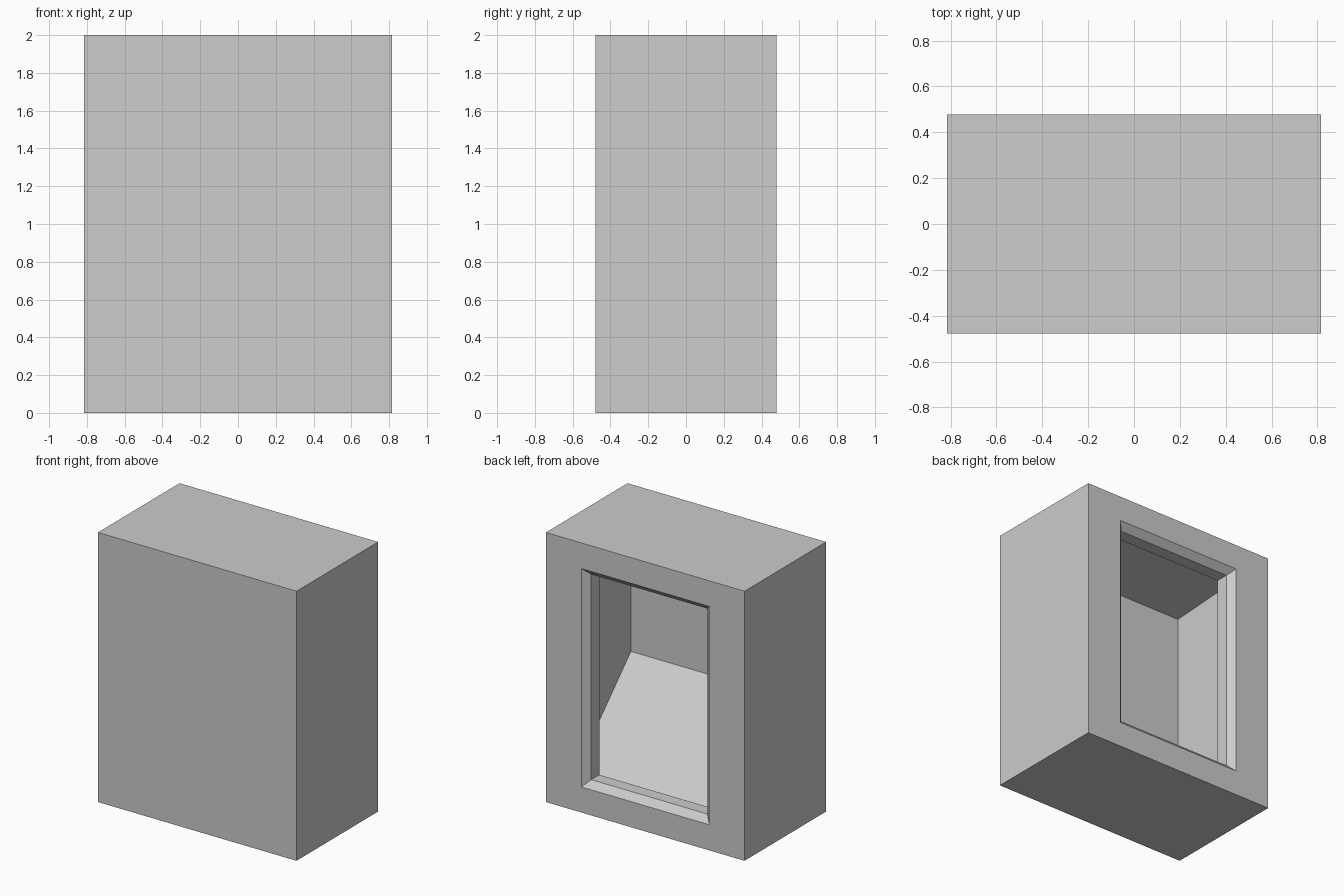
import bpy
import bmesh

cube = bpy.data.objects.get("Cube")
if cube:
    bpy.data.objects.remove(cube, do_unlink=True)

# One plain grey for the whole body
grey = bpy.data.materials.new("plain_grey")
grey.use_nodes = True
colour = (0.604, 0.604, 0.604, 1.0)
grey.diffuse_color = colour
grey.node_tree.nodes["Principled BSDF"].inputs["Base Color"].default_value = colour

HALF_W, HALF_D, HEIGHT = 0.815, 0.478, 2.0
OPEN_W, OPEN_Z = 0.525, 0.19      # opening half width and sill height
BEVEL = 0.048                     # chamfer around the opening
WALL = 0.095                      # wall thickness
SLOPE_TOP = 0.814                 # where the sloping floor meets the far wall
CEILING_END = 1.858               # ceiling dips slightly towards the far wall

bm = bmesh.new()


def ring(half_w, y, low, high):
    """Rectangular loop facing along y."""
    corners = ((-half_w, low), (half_w, low), (half_w, high), (-half_w, high))
    return [bm.verts.new((x, y, z)) for x, z in corners]


lip_y = HALF_D - BEVEL
inner_y = lip_y - WALL
lip_w, lip_z = OPEN_W - BEVEL, OPEN_Z + BEVEL
cavity_w = HALF_W - WALL

# Successive loops: outer shell, chamfered opening, straight lip, wider cavity
rings = [
    ring(HALF_W, -HALF_D, 0, HEIGHT),
    ring(HALF_W, HALF_D, 0, HEIGHT),
    ring(OPEN_W, HALF_D, OPEN_Z, HEIGHT - OPEN_Z),
    ring(lip_w, lip_y, lip_z, HEIGHT - lip_z),
    ring(lip_w, inner_y, lip_z, HEIGHT - lip_z),
    ring(cavity_w, inner_y, WALL, HEIGHT - WALL),
    ring(cavity_w, WALL - HALF_D, SLOPE_TOP, CEILING_END),
]
for a, b in zip(rings, rings[1:]):
    for i in range(4):
        j = (i + 1) % 4
        bm.faces.new((a[i], a[j], b[j], b[i]))

# Closed front wall and far wall of the cavity
bm.faces.new(rings[0])
bm.faces.new(rings[-1])
bmesh.ops.recalc_face_normals(bm, faces=bm.faces[:])

mesh = bpy.data.meshes.new("hollow_cabinet")
bm.to_mesh(mesh)
bm.free()
mesh.materials.append(grey)
body = bpy.data.objects.new("hollow_cabinet", mesh)
bpy.context.collection.objects.link(body)
